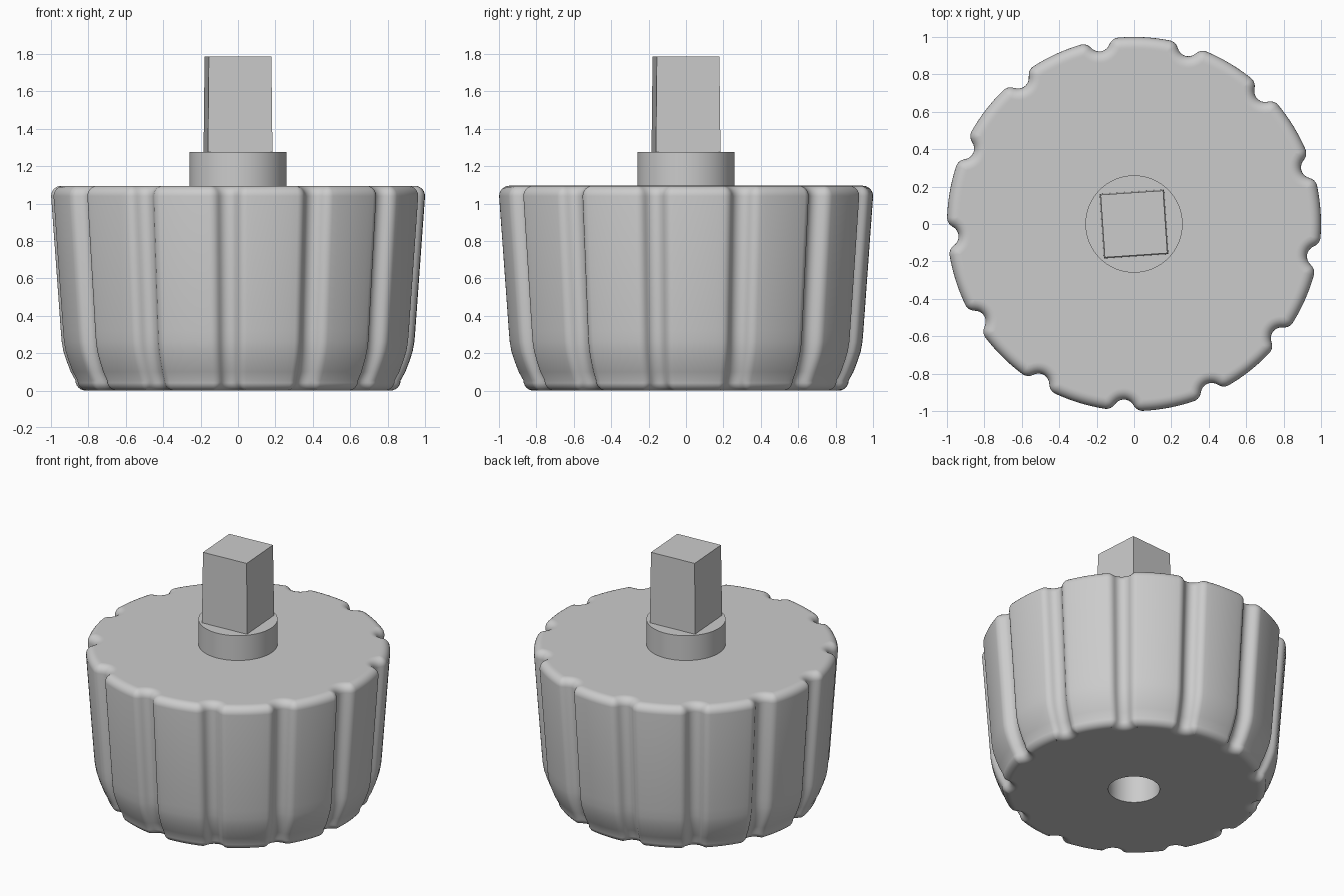
import bpy, bmesh, math
from mathutils import Vector

cube = bpy.data.objects.get("Cube")
if cube:
    bpy.data.objects.remove(cube, do_unlink=True)

# One plain grey material
grey = bpy.data.materials.new("plain_grey")
grey.use_nodes = True
GREY = (0.6, 0.6, 0.6, 1)
grey.diffuse_color = GREY
grey.node_tree.nodes["Principled BSDF"].inputs["Base Color"].default_value = GREY

GROOVES = 13
STEP = 2 * math.pi / GROOVES
START = math.radians(-93.1)     # direction of the first groove
BORE, LIP = 0.06, 0.06          # groove radius and rounded lip radius
HALF = math.sqrt((BORE + LIP) ** 2 - LIP ** 2)
TANGENT = HALF * BORE / (BORE + LIP)
FILLET = 0.055
STEPS = 32                      # outline points per groove and tooth


def loft(name, rings, cap_first=True, cap_last=True, angle=35):
    """Skin a list of equally long point rings."""
    bm = bmesh.new()
    loops = [[bm.verts.new(p) for p in ring] for ring in rings]
    n = len(loops[0])
    for a, b in zip(loops, loops[1:]):
        for i in range(n):
            j = (i + 1) % n
            bm.faces.new((a[i], a[j], b[j], b[i]))
    if cap_first:
        bm.faces.new(loops[0][::-1])
    if cap_last:
        bm.faces.new(loops[-1])
    bmesh.ops.recalc_face_normals(bm, faces=bm.faces)
    mesh = bpy.data.meshes.new(name)
    bm.to_mesh(mesh)
    bm.free()
    mesh.materials.append(grey)
    mesh.shade_smooth()
    mesh.set_sharp_from_angle(angle=math.radians(angle))
    obj = bpy.data.objects.new(name, mesh)
    bpy.context.collection.objects.link(obj)
    return obj


def circle(radius, z, n, turn=0.0):
    return [(radius * math.cos(turn + 2 * math.pi * i / n),
             radius * math.sin(turn + 2 * math.pi * i / n), z) for i in range(n)]


def groove_depth(u):
    """Depth of the scalloped edge at distance u from a groove centre."""
    u = abs(u)
    if u < TANGENT:
        return math.sqrt(BORE ** 2 - u ** 2)
    if u < HALF:
        return LIP - math.sqrt(max(LIP ** 2 - (HALF - u) ** 2, 0))
    return 0.0


# Groove angles sampled densely, tooth angles sparsely
dense = STEPS * 3 // 4
local = [-HALF + 2 * HALF * i / dense for i in range(dense)]
local += [HALF + (STEP - 2 * HALF) * i / (STEPS - dense) for i in range(STEPS - dense)]
angles = [START + g * STEP + u for g in range(GROOVES) for u in local]
unit = [Vector((math.cos(a), math.sin(a))) * (1 - groove_depth(u))
        for a, u in zip(angles, local * GROOVES)]
inward = []
for i in range(len(unit)):
    t = (unit[(i + 1) % len(unit)] - unit[i - 1]).normalized()
    inward.append(Vector((-t.y, t.x)))


def section(radius, inset, z, shrink=1.0):
    pts = [(p * radius + n * inset) * shrink for p, n in zip(unit, inward)]
    return [(p.x, p.y, z) for p in pts]


def cap_ring(radius, z):
    return [(radius * math.cos(a), radius * math.sin(a), z) for a in angles]


# Fluted knob with a blind hole in its underside
TOP = 1.095
arc = [math.pi / 2 * i / 6 for i in range(7)]
rings = [cap_ring(0.17, 0.6), cap_ring(0.17, 0), section(0.87, FILLET, 0, 0.99)]
rings += [section(0.87, FILLET * (1 - math.sin(a)), FILLET * (1 - math.cos(a))) for a in arc]
rings += [section(r, 0, z) for r, z in
          ((0.895, 0.1), (0.918, 0.16), (0.934, 0.21), (0.943, 0.26), (0.948, 0.32))]
rings += [section(1, FILLET * (1 - math.cos(a)), TOP - FILLET * (1 - math.sin(a))) for a in arc]
rings += [section(1, FILLET, TOP, 0.99), cap_ring(0.3, TOP)]
loft("fluted_knob", rings)

# Round collar
loft("collar", [circle(0.26, z, 96) for z in (TOP - 0.02, 1.275)])

# Slightly tapered square post, turned a few degrees
turn = math.radians(45 + 3.9)
loft("square_post", [circle(r, z, 4, turn) for r, z in ((0.245, 1.25), (0.237, 1.785))])
